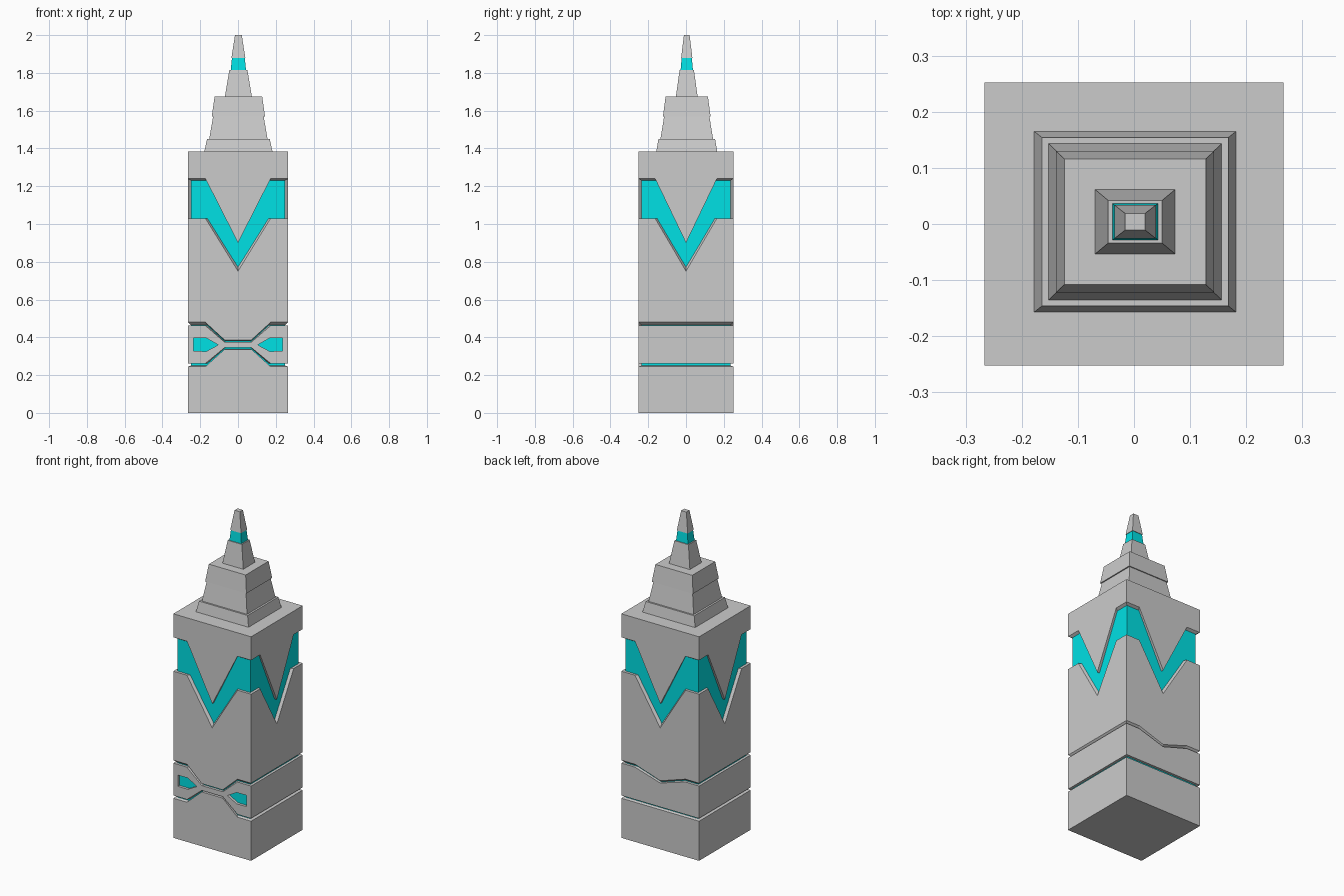
import bpy, bmesh

if "Cube" in bpy.data.objects:
    bpy.data.objects.remove(bpy.data.objects["Cube"])

HX, HY = 0.266, 0.252      # outer half widths
CX, CY = 0.25, 0.236       # glowing core half widths
cyan = bpy.data.materials.new("cyan_glow")
cyan.diffuse_color = (0.0, 0.75, 0.78, 1)
cyan.use_nodes = True
cyan.node_tree.nodes["Principled BSDF"].inputs["Base Color"].default_value = cyan.diffuse_color


def finish(bm, name, mat=None):
    bmesh.ops.recalc_face_normals(bm, faces=bm.faces)
    me = bpy.data.meshes.new(name)
    bm.to_mesh(me)
    bm.free()
    ob = bpy.data.objects.new(name, me)
    bpy.context.collection.objects.link(ob)
    if mat:
        me.materials.append(mat)
    return ob


def frustum(name, z0, z1, bottom, top, mat=None, cx=0.0, cy=0.0):
    bm = bmesh.new()
    signs = [(-1, -1), (1, -1), (1, 1), (-1, 1)]
    lo, hi = [[bm.verts.new((cx + sx * h[0], cy + sy * h[1], z)) for sx, sy in signs]
              for h, z in ((bottom, z0), (top, z1))]
    bm.faces.new(lo)
    bm.faces.new(hi)
    for i in range(4):
        j = (i + 1) % 4
        bm.faces.new((lo[i], lo[j], hi[j], hi[i]))
    return finish(bm, name, mat)


def loop(sides):
    """Points around the tower; each side is a symmetric list of (t, outer z, inner z), t from 1 (corner) to 0."""
    pts = []
    for k, half in enumerate(sides):
        full = [(-t, o, i) for t, o, i in half] + [p for p in reversed(half) if p[0] > 0]
        for t, o, i in full[:-1]:
            u, v = [(t, -1), (1, t), (-t, 1), (-1, -t)][k]
            pts.append((u, v, o, i))
    return pts


def block(name, bottom, top):
    """Armour block; bottom and top are matching edge loops, or a number for a flat capped end."""
    flat_bottom, flat_top = not isinstance(bottom, list), not isinstance(top, list)
    if flat_bottom:
        bottom = [(u, v, bottom, bottom) for u, v, _, _ in top]
    if flat_top:
        top = [(u, v, top, top) for u, v, _, _ in bottom]
    bm = bmesh.new()
    ob_ = [bm.verts.new((u * HX, v * HY, o)) for u, v, o, i in bottom]
    ot = [bm.verts.new((u * HX, v * HY, o)) for u, v, o, i in top]
    ib = ob_ if flat_bottom else [bm.verts.new((u * CX, v * CY, i)) for u, v, o, i in bottom]
    it = ot if flat_top else [bm.verts.new((u * CX, v * CY, i)) for u, v, o, i in top]
    n = len(ot)
    for a in range(n):
        b = (a + 1) % n
        bm.faces.new((ob_[a], ob_[b], ot[b], ot[a]))
        if not flat_top:
            bm.faces.new((ot[a], ot[b], it[b], it[a]))
        if not flat_bottom:
            bm.faces.new((ob_[b], ob_[a], ib[a], ib[b]))
        if not (flat_top or flat_bottom):
            bm.faces.new((it[a], it[b], ib[b], ib[a]))
    if flat_bottom:
        bm.faces.new(ob_)
    if flat_top:
        bm.faces.new(ot)
    return finish(bm, name)


def groove(front, back, side):
    """Edge loop of a groove with plateau ends and a waist; values are (outer, inner) heights."""
    def half(end, waist):
        return [(1, *end), (0.65, *end), (0.27, *waist)]
    def vee(end, tip):
        mid = [e + (t - e) * 0.585 for e, t in zip(end, tip)]
        return [(1, *end), (0.65, *end), (0.27, *mid), (0, *tip)]
    s = half(side, side)
    return loop([half(side, front), s, vee(side, back), s])


# recessed glowing core
frustum("glow_core", 0.2, 1.3, (CX - 0.001, CY - 0.001), (CX - 0.001, CY - 0.001), cyan)

# the four armour blocks split by grooves; chevrons run around all four sides
base_top = groove((0.336, 0.337), (0.245, 0.25), (0.245, 0.25))
mid_bottom = groove((0.345, 0.345), (0.262, 0.262), (0.262, 0.262))
mid_top = groove((0.375, 0.375), (0.41, 0.41), (0.462, 0.462))
main_bottom = groove((0.387, 0.38), (0.424, 0.412), (0.48, 0.466))


def chevron_low(extra):
    v = [(1, 1.03, 1.03), (0.65, 1.03, 1.03)]
    if extra:
        v.append((0.27, 0.867, 0.878))
    return v


# chevron edges share the groove's point layout: the front and sides gain a centre point
def with_centre(edge):
    out = []
    n = len(edge)
    for a in range(n):
        out.append(edge[a])
        p, q = edge[a], edge[(a + 1) % n]
        for k in (0, 1):
            if abs(abs(p[k]) - 0.27) < 1e-6 and abs(p[k] + q[k]) < 1e-6:
                out.append(tuple((x + y) / 2 for x, y in zip(p, q)))
    return out


main_top = loop([chevron_low(True) + [(0, 0.75, 0.772)]] * 4)
crest_bottom = loop([[(1, 1.24, 1.23), (0.65, 1.24, 1.23), (0, 0.9, 0.9)]] * 4)
block("base_block", 0.0, base_top)
mid = block("middle_block", with_centre(mid_bottom)
            if len(mid_bottom) != len(mid_top) else mid_bottom, mid_top)
block("main_block", with_centre(main_bottom), main_top)
block("upper_block", crest_bottom, 1.385)

# eye-shaped windows cut through the front of the middle block
for side, label in ((-1, "left"), (1, "right")):
    bm = bmesh.new()
    outline = [(0.235, 0.327), (0.235, 0.396), (0.168, 0.396), (0.104, 0.36), (0.168, 0.326)]
    f = bm.faces.new([bm.verts.new((side * x, -0.3, z)) for x, z in outline])
    ext = bmesh.ops.extrude_face_region(bm, geom=[f])
    bmesh.ops.translate(bm, vec=(0, 0.08, 0),
                        verts=[g for g in ext["geom"] if isinstance(g, bmesh.types.BMVert)])
    cutter = finish(bm, label + "_window_cutter")
    cutter.hide_render = True
    cutter.hide_set(True)
    mod = mid.modifiers.new("window", 'BOOLEAN')
    mod.object = cutter
    mod.operation = 'DIFFERENCE'
    mod.solver = 'EXACT'

# stepped crown and spire
for name, z0, z1, lo, hi, mat in (
        ("crown_lower", 1.38, 1.45, (0.181, 0.162), (0.166, 0.15), None),
        ("crown_middle", 1.445, 1.575, (0.155, 0.14), (0.133, 0.119), None),
        ("crown_upper", 1.57, 1.675, (0.141, 0.126), (0.126, 0.112), None),
        ("spire_base", 1.67, 1.815, (0.072, 0.058), (0.048, 0.038), None),
        ("spire_light", 1.81, 1.88, (0.041, 0.033), (0.034, 0.027), cyan),
        ("spire_tip", 1.878, 2.0, (0.037, 0.03), (0.018, 0.015), None)):
    frustum(name, z0, z1, lo, hi, mat, 0.002, 0.004)
